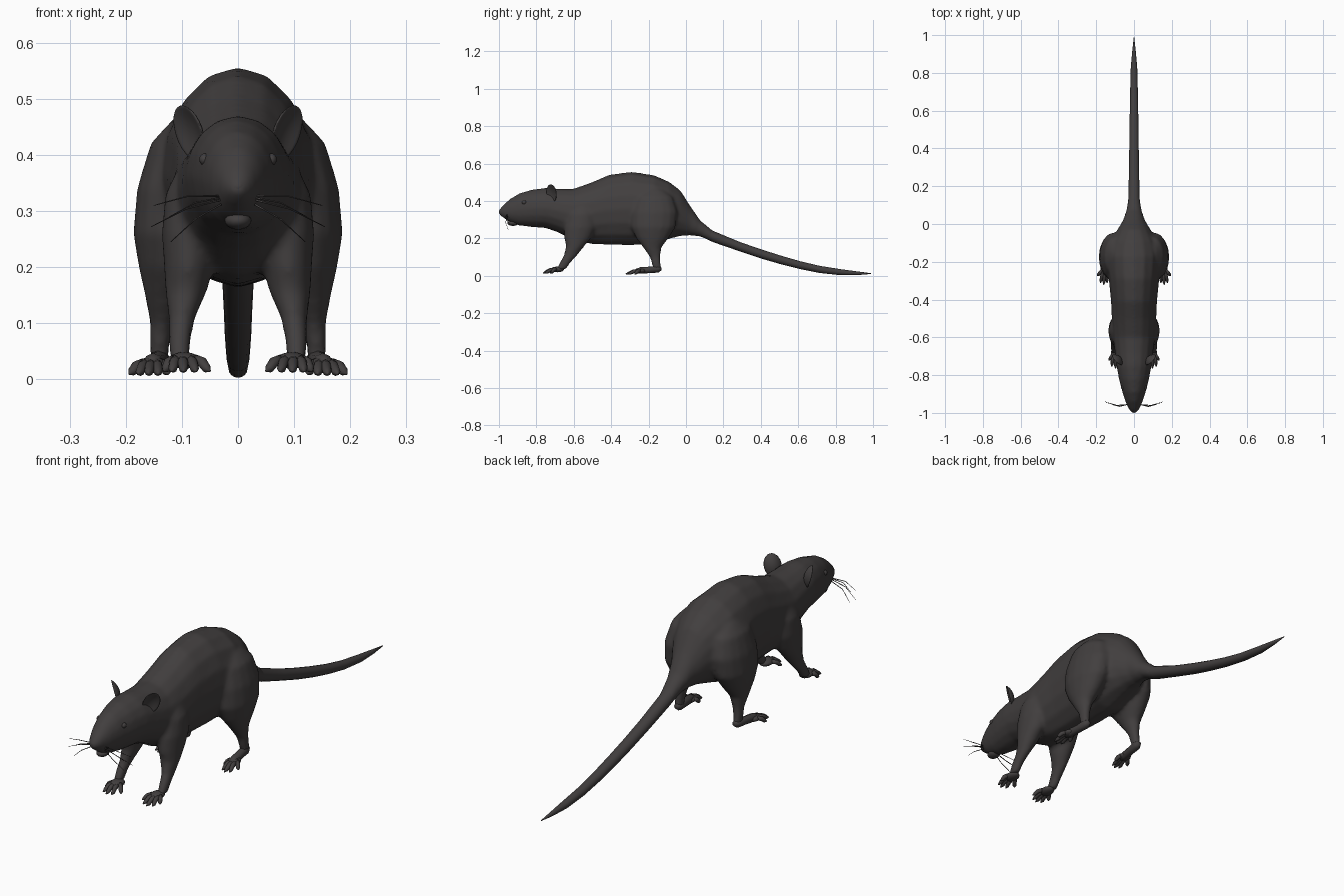
import bpy, bmesh, math
from mathutils import Vector, Matrix

if "Cube" in bpy.data.objects:
    bpy.data.objects.remove(bpy.data.objects["Cube"])

N = 16


def material(name, rgb):
    m = bpy.data.materials.new(name)
    m.diffuse_color = (*rgb, 1)
    m.use_nodes = True
    m.node_tree.nodes["Principled BSDF"].inputs["Base Color"].default_value = m.diffuse_color
    return m


FUR = material("dark fur", (0.054, 0.049, 0.049))


def loft(bm, rings):
    """Skin a list of point rings and cap both ends."""
    vs = [[bm.verts.new(p) for p in r] for r in rings]
    n = len(vs[0])
    for a, b in zip(vs, vs[1:]):
        for i in range(n):
            j = (i + 1) % n
            bm.faces.new((a[i], a[j], b[j], b[i]))
    bm.faces.new(vs[0])
    bm.faces.new(vs[-1])


def ellipse(c, u, v, n=N):
    return [Vector(c) + Vector(u) * math.cos(2 * math.pi * i / n)
            + Vector(v) * math.sin(2 * math.pi * i / n) for i in range(n)]


def upright(bm, rows):
    """Rings facing along y: (y, top z, bottom z, half width)."""
    loft(bm, [ellipse((0, y, (t + b) / 2), (w, 0, 0), (0, 0, (t - b) / 2))
              for y, t, b, w in rows])


def leg(bm, rows, s):
    """Horizontal rings: (x, y, z, radius x, radius y)."""
    loft(bm, [ellipse((s * x, y, z), (rx, 0, 0), (0, ry, 0))
              for x, y, z, rx, ry in rows])


def tube(bm, pts, radii, n=8):
    pts = [Vector(p) for p in pts]
    rings = []
    for i, p in enumerate(pts):
        d = (pts[min(i + 1, len(pts) - 1)] - pts[max(i - 1, 0)]).normalized()
        u = d.cross(Vector((0, 0, 1))).normalized()
        rings.append(ellipse(p, u * radii[i], u.cross(d) * radii[i], n))
    loft(bm, rings)


def ball(bm, c, r, rot=Matrix()):
    bmesh.ops.create_uvsphere(bm, u_segments=16, v_segments=10, radius=1,
                              matrix=Matrix.Translation(c) @ rot @ Matrix.Diagonal((*r, 1)))


def finish(bm, name):
    bmesh.ops.recalc_face_normals(bm, faces=bm.faces)
    me = bpy.data.meshes.new(name)
    bm.to_mesh(me)
    bm.free()
    me.materials.append(FUR)
    for p in me.polygons:
        p.use_smooth = True
    ob = bpy.data.objects.new(name, me)
    bpy.context.collection.objects.link(ob)
    return ob


# head, torso and four legs, fused into one skin
bm = bmesh.new()
upright(bm, [
    (-1.0, .352, .328, .012), (-.98, .376, .312, .028), (-.94, .412, .285, .046),
    (-.89, .442, .268, .062), (-.82, .462, .260, .080), (-.75, .470, .255, .093),
    (-.68, .466, .230, .101), (-.60, .466, .185, .112), (-.50, .502, .170, .118),
    (-.41, .541, .165, .122), (-.29, .557, .163, .134), (-.17, .538, .172, .145),
    (-.09, .503, .197, .123), (-.03, .457, .212, .088), (.02, .378, .216, .058),
    (.075, .298, .210, .040), (.145, .240, .180, .030)])
hind = [(.090, -.17, .46, .03, .05), (.100, -.17, .42, .056, .10), (.110, -.17, .34, .070, .125),
        (.116, -.175, .26, .071, .12), (.123, -.18, .20, .054, .086), (.131, -.18, .15, .035, .048),
        (.136, -.165, .10, .021, .028), (.140, -.158, .06, .018, .024), (.140, -.155, .03, .016, .022)]
fore = [(.070, -.55, .38, .035, .05), (.080, -.555, .33, .050, .075), (.086, -.565, .26, .050, .085),
        (.089, -.58, .20, .043, .071), (.092, -.592, .16, .038, .050), (.100, -.617, .11, .024, .036),
        (.104, -.647, .07, .020, .029), (.104, -.667, .035, .018, .026)]
for s in (-1, 1):
    leg(bm, hind, s)
    leg(bm, fore, s)
body = finish(bm, "body")
rm = body.modifiers.new("fuse", 'REMESH')
rm.mode = 'VOXEL'
rm.voxel_size = .009
rm.use_smooth_shade = True
sm = body.modifiers.new("soften", 'SMOOTH')
sm.factor = .5
sm.iterations = 6

# long tapering tail
bm = bmesh.new()
upright(bm, [(.04, .325, .225, .034), (.09, .277, .206, .034), (.145, .240, .180, .029),
             (.29, .180, .130, .027), (.40, .142, .093, .025), (.50, .110, .064, .024),
             (.61, .078, .036, .022), (.716, .053, .015, .020), (.83, .035, .003, .017),
             (.92, .023, .004, .009), (.99, .014, .010, .001)])
finish(bm, "tail")

for s, side in ((-1, "left"), (1, "right")):
    # front paw: palm with splayed toes and claws
    bm = bmesh.new()
    ball(bm, (s * .096, -.688, .034), (.027, .036, .015))
    for x0, x1, y1 in ((.078, .050, -.728), (.087, .075, -.757), (.099, .097, -.765),
                       (.109, .118, -.755), (.114, .132, -.722)):
        a, b = Vector((s * x0, -.695, .035)), Vector((s * x1, y1, .015))
        tube(bm, [a, a.lerp(b, .5) + Vector((0, 0, .006)), a.lerp(b, .8), b],
             [.010, .0095, .008, .002])
    finish(bm, side + "_front_paw")

    # hind paw: long sole with toes
    bm = bmesh.new()
    tube(bm, [(s * .139, -.132, .040), (s * .140, -.15, .036), (s * .144, -.19, .032),
              (s * .151, -.24, .029), (s * .154, -.265, .026)], [.010, .019, .017, .018, .012])
    ball(bm, (s * .153, -.245, .027), (.026, .030, .013))
    for x0, x1, y1 in ((.137, .124, -.275), (.145, .142, -.312), (.154, .160, -.322),
                       (.162, .178, -.312), (.168, .194, -.275)):
        a, b = Vector((s * x0, -.245, .028)), Vector((s * x1, y1, .010))
        tube(bm, [a, a.lerp(b, .5) + Vector((0, 0, .005)), a.lerp(b, .8), b],
             [.010, .0095, .008, .002])
    finish(bm, side + "_hind_paw")

    # cupped ear turned outward
    bm = bmesh.new()
    bmesh.ops.create_uvsphere(bm, u_segments=20, v_segments=12, radius=1)
    for v in bm.verts:
        x, y, z = v.co
        v.co = (x * .036, y * .007 - .015 * (x * x + z * z) + .008, z * .050)
    turn = Matrix.Rotation(s * math.radians(50), 4, 'Z')
    tilt = Matrix.Rotation(s * math.radians(18), 4, 'Y')
    bm.transform(Matrix.Translation((s * .083, -.715, .442)) @ tilt @ turn)
    finish(bm, side + "_ear")

    # small eye
    bm = bmesh.new()
    ball(bm, (s * .059, -.865, .392), (.010, .012, .011))
    finish(bm, side + "_eye")

    # whiskers
    bm = bmesh.new()
    for z0, x1, y1, z1 in ((.327, .150, -.945, .310), (.320, .155, -.940, .272),
                           (.312, .120, -.950, .245), (.324, .122, -.955, .290)):
        a, b = Vector((s * .030, -.955, z0)), Vector((s * x1, y1, z1))
        tube(bm, [a, a.lerp(b, .5) + Vector((0, -.012, .008)), b], [.0018, .0014, .0006], 5)
    finish(bm, side + "_whiskers")

# nose and lower lip
bm = bmesh.new()
ball(bm, (0, -.982, .343), (.017, .018, .016))
finish(bm, "nose")
bm = bmesh.new()
ball(bm, (0, -.925, .283), (.024, .030, .016))
finish(bm, "lower_lip")
